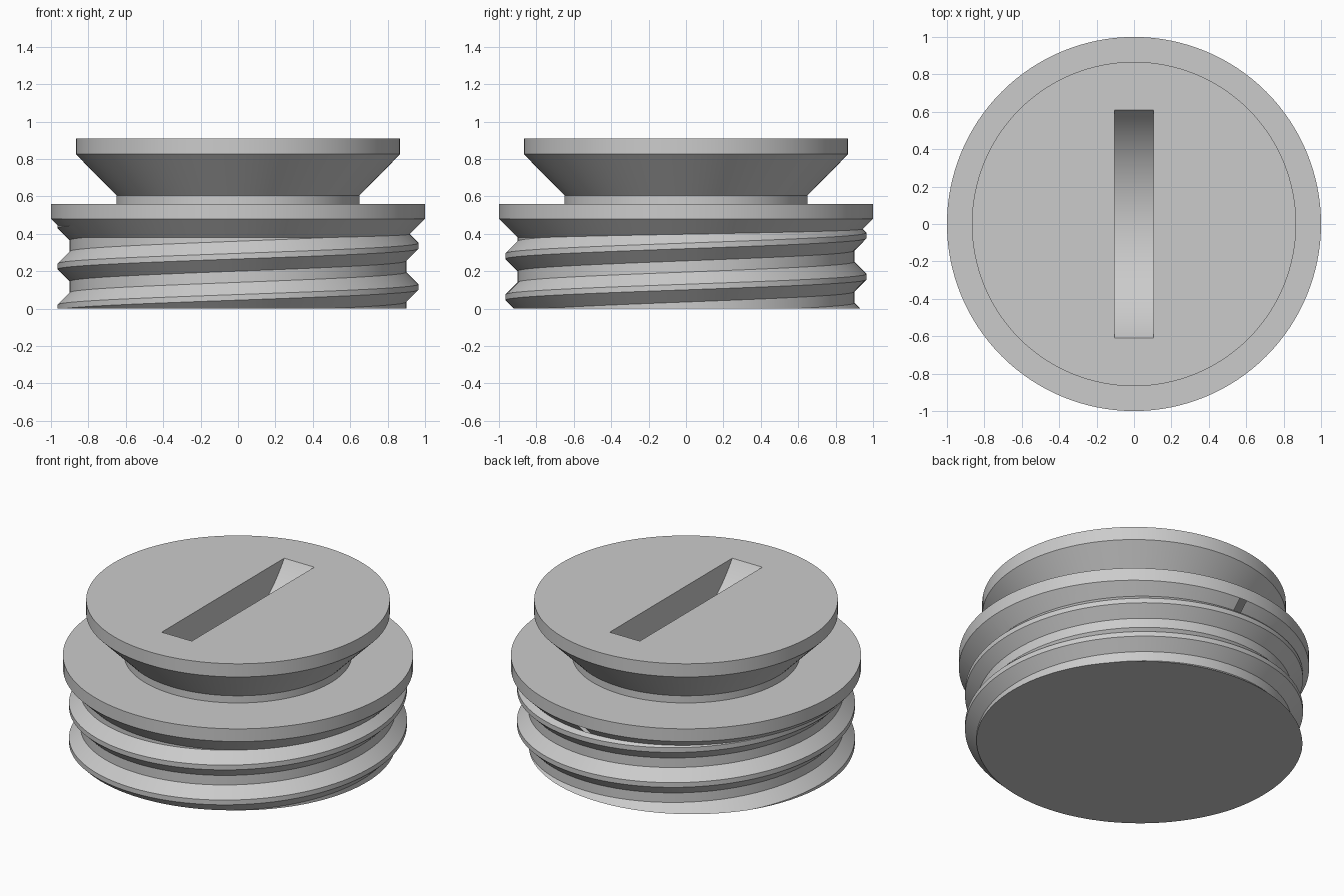
import bpy, bmesh
from math import sin, cos, pi, hypot, radians
from mathutils import Matrix

cube = bpy.data.objects.get("Cube")
if cube:
    bpy.data.objects.remove(cube, do_unlink=True)

SEG = 128       # sides around the plug
PITCH = 0.22    # thread rise per turn
TOP = 0.908

grey = bpy.data.materials.new("plain grey")
grey.use_nodes = True
colour = (0.6, 0.6, 0.6, 1)
grey.diffuse_color = colour
grey.node_tree.nodes["Principled BSDF"].inputs["Base Color"].default_value = colour


def finish(bm, name):
    bmesh.ops.recalc_face_normals(bm, faces=bm.faces[:])
    mesh = bpy.data.meshes.new(name)
    bm.to_mesh(mesh)
    bm.free()
    mesh.materials.append(grey)
    ob = bpy.data.objects.new(name, mesh)
    bpy.context.collection.objects.link(ob)
    return ob


def lathe(name, profile):
    """Closed solid of revolution with flat caps."""
    bm = bmesh.new()
    rings = [[bm.verts.new((r * cos(2 * pi * i / SEG), r * sin(2 * pi * i / SEG), z))
              for i in range(SEG)] for r, z in profile]
    for a, b in zip(rings, rings[1:]):
        for i in range(SEG):
            k = (i + 1) % SEG
            bm.faces.new((a[i], a[k], b[k], b[i]))
    bm.faces.new(rings[0])
    bm.faces.new(rings[-1])
    return finish(bm, name)


def threaded_core(name, z_start, z_cut):
    """Helical thread surface, trimmed flat at the floor and at z_cut."""
    section = [(0.90, -0.08), (0.965, -0.015), (0.965, 0.015), (0.90, 0.08)]
    bm = bmesh.new()
    cols = []
    for i in range(-2 * SEG, 4 * SEG):
        a = pi + 2 * pi * i / SEG
        cols.append([bm.verts.new((r * cos(a), r * sin(a), z_start + PITCH * i / SEG + dz))
                     for r, dz in section])
    for i in range(len(cols) - 1):
        a, b = cols[i], cols[i + 1]
        for j in range(3):
            bm.faces.new((a[j], b[j], b[j + 1], a[j + 1]))
        if i + 1 + SEG < len(cols):   # root joins the next turn
            bm.faces.new((a[3], b[3], cols[i + 1 + SEG][0], cols[i + SEG][0]))
    for z, side in ((0, -1), (z_cut, 1)):
        bmesh.ops.bisect_plane(bm, geom=bm.verts[:] + bm.edges[:] + bm.faces[:],
                               plane_co=(0, 0, z), plane_no=(0, 0, side), clear_outer=True)
    bmesh.ops.holes_fill(bm, edges=bm.edges[:], sides=0)
    return finish(bm, name)


def combine(target, other, operation):
    other.hide_render = True
    mod = target.modifiers.new(operation.lower(), "BOOLEAN")
    mod.operation = operation
    mod.solver = "EXACT"
    mod.object = other
    bpy.context.view_layer.objects.active = target
    bpy.ops.object.modifier_apply(modifier=mod.name)
    bpy.data.objects.remove(other, do_unlink=True)


# Flange, neck and flared head
plug = lathe("threaded_plug", [
    (0.88, 0.36), (1.0, 0.48), (1.0, 0.56), (0.65, 0.56),
    (0.65, 0.605), (0.867, 0.825), (0.867, TOP)])

# Screw thread below the flange
combine(plug, threaded_core("thread", 0.005, 0.47), "UNION")

# Coin slot with an arched floor
half_length, rise = 0.61, 0.40
bm = bmesh.new()
radius = hypot(half_length, rise)
bmesh.ops.create_cone(bm, cap_ends=True, segments=SEG, radius1=radius, radius2=radius, depth=0.21,
                      matrix=Matrix.Translation((0, 0, TOP + rise)) @ Matrix.Rotation(pi / 2, 4, "Y"))
combine(plug, finish(bm, "slot_cutter"), "DIFFERENCE")

# Smooth round walls, sharp rims
bpy.ops.object.select_all(action="DESELECT")
plug.select_set(True)
bpy.context.view_layer.objects.active = plug
bpy.ops.object.shade_smooth_by_angle(angle=radians(30))
